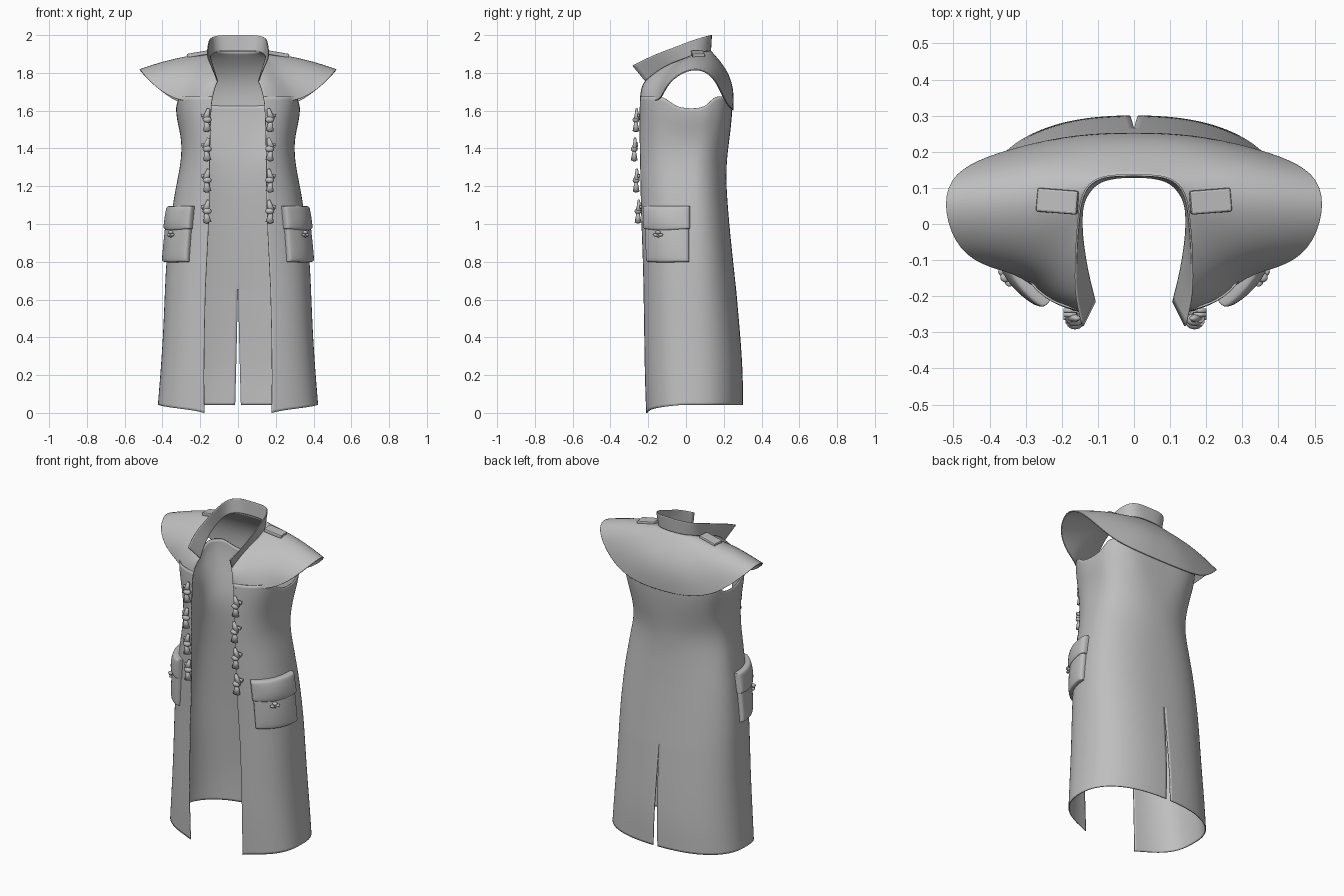
import bpy, bmesh, math
from mathutils import Matrix, Vector

if "Cube" in bpy.data.objects:
    bpy.data.objects.remove(bpy.data.objects["Cube"])

grey = bpy.data.materials.new("grey cloth")
grey.diffuse_color = (0.52, 0.52, 0.52, 1)
grey.use_nodes = True
grey.node_tree.nodes["Principled BSDF"].inputs["Base Color"].default_value = grey.diffuse_color


def lerp_table(table, z):
    """Linear lookup of all columns of a table keyed by its first column."""
    z = max(table[0][0], min(table[-1][0], z))
    for lo, hi in zip(table, table[1:]):
        if z <= hi[0]:
            f = (z - lo[0]) / (hi[0] - lo[0])
            return [p + (q - p) * f for p, q in zip(lo[1:], hi[1:])]


def smoothstep(v, lo, hi):
    t = max(0, min(1, (v - lo) / (hi - lo)))
    return t * t * (3 - 2 * t)


def finish(name, mesh, smooth=True):
    ob = bpy.data.objects.new(name, mesh)
    bpy.context.collection.objects.link(ob)
    if not mesh.materials:
        mesh.materials.append(grey)
    if smooth:
        mesh.shade_smooth()
    return ob


def sheet(name, rows, thickness=0.006, levels=2):
    """Mirrored, subdivided cloth from a grid of points."""
    n = len(rows[0])
    verts = [p for row in rows for p in row]
    faces = [(r * n + c, r * n + c + 1, (r + 1) * n + c + 1, (r + 1) * n + c)
             for r in range(len(rows) - 1) for c in range(n - 1)]
    mesh = bpy.data.meshes.new(name)
    mesh.from_pydata(verts, [], faces)
    ob = finish(name, mesh)
    mir = ob.modifiers.new("mirror", 'MIRROR')
    mir.merge_threshold = 0.0005
    sub = ob.modifiers.new("smooth", 'SUBSURF')
    sub.levels = sub.render_levels = levels
    sub.boundary_smooth = 'PRESERVE_CORNERS'
    if thickness:
        sol = ob.modifiers.new("cloth", 'SOLIDIFY')
        sol.thickness = thickness
        sol.offset = 0
    return ob


# Coat body: height, half width, half opening, front y, back y,
# roundness of the front and of the back (lower is boxier)
BODY = [(0.00, .422, .178, -.208, .298, .76, .85), (0.20, .408, .180, -.215, .298, .76, .85),
        (0.40, .395, .178, -.218, .285, .76, .85), (0.66, .384, .172, -.222, .262, .76, .85),
        (0.80, .378, .165, -.225, .247, .77, .85), (1.00, .358, .155, -.233, .226, .77, .86),
        (1.20, .326, .150, -.238, .211, .77, .92), (1.33, .298, .150, -.240, .211, .75, .96),
        (1.45, .295, .147, -.243, .228, .70, .75), (1.55, .322, .143, -.243, .240, .66, .60),
        (1.61, .326, .136, -.240, .243, .66, .60)]
YC, SLIT = 0.03, 0.66


def start_angle(z):
    w, xo, _, _, pf, _ = lerp_table(BODY, z)
    return math.asin((xo / w) ** (1 / pf))


def body_point(a, z, off=0.0):
    w, xo, yf, yb, pf, pb = lerp_table(BODY, z)
    s, c = max(0, math.sin(a)), math.cos(a)
    p = pf if c > 0 else pb
    x = w * s ** p if s > 1e-6 else 0
    front = (YC - yf) / math.cos(start_angle(z)) ** pf
    y = YC - front * c ** p if c > 0 else YC + (yb - YC) * (-c) ** p
    return Vector((x + off * s, y - off * c, z))


body_rows = []
COLS = 22
for z in (0, .06, .2, .4, .55, .64, SLIT, .8, 1, 1.1, 1.2, 1.33, 1.45, 1.55, 1.61):
    a0 = start_angle(z)
    row = []
    for i in range(COLS + 1):
        a = a0 + (math.pi - a0) * i / COLS
        p = body_point(a, z)
        c = math.cos(a)
        # rising hem, back slit, and armhole dip
        p.z += 0.043 * min(1, i / 9) ** .6 * max(0, 1 - z / 0.3)
        if i == COLS:
            p.x = 0.015 * max(0, SLIT - z) / SLIT
        rise = 0.065 * smoothstep(abs(c), .05, .45)
        if c < 0:
            rise -= 0.05 * smoothstep(-c, .75, 1)
        p.z += rise * smoothstep(z, 1.4, 1.61)
        row.append(p)
    body_rows.append(row)
sheet("coat_body", body_rows)

# Shoulder cape: neck point, rim point, y bulge (front centre to back centre)
CAPE = [((.108, -.215, 1.755), (.138, -.242, 1.650), -.005),
        ((.125, -.150, 1.81), (.220, -.220, 1.648), -.025),
        ((.138, -.080, 1.85), (.310, -.138, 1.652), -.035),
        ((.145, -.020, 1.87), (.400, -.120, 1.695), -.030),
        ((.145, .030, 1.89), (.485, -.075, 1.772), -.015),
        ((.140, .060, 1.90), (.528, .035, 1.830), .000),
        ((.125, .090, 1.91), (.512, .125, 1.802), .015),
        ((.100, .115, 1.915), (.435, .175, 1.725), .030),
        ((.070, .125, 1.915), (.325, .210, 1.640), .042),
        ((.035, .130, 1.915), (.170, .246, 1.605), .045),
        ((.000, .130, 1.915), (.000, .250, 1.600), .045)]
cape_rows = []
for s in (1, .97, .75, .5, .25, 0):
    row = []
    for neck, rim, by in CAPE:
        p = Vector(neck).lerp(Vector(rim), s)
        b = math.sin(math.pi * s)
        row.append(p + Vector((0, by * b, .015 * b)))
    cape_rows.append(row)
sheet("shoulder_cape", cape_rows)

# Standing collar: top edge above each neck point
COLLAR = [(.142, -.283, 1.838), (.162, -.20, 1.88), (.162, -.13, 1.91),
          (.160, -.06, 1.935), (.155, 0, 1.96), (.150, .05, 1.977),
          (.137, .095, 1.99), (.112, .12, 1.997), (.080, .132, 2),
          (.040, .135, 2), (0, .135, 2)]
collar_rows = []
for s in (0, .35, .7, 1):
    collar_rows.append([Vector(n).lerp(Vector(t), s) for (n, _, _), t in zip(CAPE, COLLAR)])
sheet("collar", collar_rows, 0.005)


# Hip pockets: padded bag and overlapping flap that follow the body
def padded(name, a1, a2, z1, z2, depth, sag):
    steps = [(0, -.01), (0, .75), (.06, .95), (.35, 1.1), (.65, 1.1), (.94, .95), (1, .75), (1, -.01)]
    rows = []
    for v, dv in steps:
        row = []
        for u, du in steps:
            d = min(du, dv)
            z = z1 + (z2 - z1) * v - sag * math.sin(math.pi * u) * (1 - v)
            row.append(body_point(a1 + (a2 - a1) * u, z, d * depth))
        rows.append(row)
    sheet(name, rows, 0, 2)


padded("pocket_bag", .65, 1.55, .80, 1.02, .032, .004)
padded("pocket_flap", .63, 1.56, .975, 1.095, .042, .012)


# Small fastener pieces joined in one mesh
def pieces(name, parts):
    bm = bmesh.new()
    for kind, loc, scale, tilt in parts:
        m = Matrix.Translation(loc) @ Matrix.Rotation(tilt, 4, 'Y') @ Matrix.Diagonal((*scale, 1))
        if kind == "ball":
            bmesh.ops.create_uvsphere(bm, u_segments=12, v_segments=8, radius=1, matrix=m)
        elif kind == "cone":
            bmesh.ops.create_cone(bm, cap_ends=True, segments=10, radius1=1, radius2=.4,
                                  depth=2, matrix=m)
        else:
            bmesh.ops.create_cube(bm, size=2, matrix=m)
    mesh = bpy.data.meshes.new(name)
    bm.to_mesh(mesh)
    bm.free()
    mesh.materials.append(grey)
    return mesh


toggle = pieces("toggle", [
    ("cone", (0, .004, .032), (.021, .015, .030), -.25),
    ("ball", (0, 0, .002), (.024, .018, .017), 0),
    ("cone", (.002, 0, -.030), (.023, .018, .028), .1),
    ("ball", (.002, 0, -.052), (.016, .014, .012), 0),
    ("box", (.014, .014, .026), (.018, .006, .008), .1)])
stud = pieces("pocket_stud", [
    ("ball", (0, 0, .006), (.014, .014, .010), 0),
    ("ball", (-.016, 0, -.008), (.014, .010, .008), .3),
    ("ball", (.016, 0, -.008), (.014, .010, .008), -.3),
    ("ball", (0, 0, -.012), (.006, .008, .010), 0)])

for side, label in ((1, "right"), (-1, "left")):
    # Front toggles
    for k, (z, y) in enumerate(((1.55, -.265), (1.395, -.274), (1.23, -.264), (1.066, -.254))):
        ob = finish(f"toggle_{label}_{k + 1}", toggle, False)
        ob.location = (.168 if side > 0 else -.163, y, z)
        ob.scale.x = side
    # Pocket studs
    p = body_point(1.05, .95, .036)
    ob = finish(f"pocket_stud_{label}", stud, False)
    ob.location = (side * p.x, p.y, p.z)
    ob.rotation_euler.z = side * 1.0
    # Shoulder straps
    bm = bmesh.new()
    bmesh.ops.create_cube(bm, size=1, matrix=Matrix.Diagonal((.115, .066, .022, 1)))
    mesh = bpy.data.meshes.new("shoulder_strap")
    bm.to_mesh(mesh)
    bm.free()
    ob = finish(f"shoulder_strap_{label}", mesh, False)
    ob.location = (side * .212, .063, 1.899)
    ob.rotation_euler = (0, side * .17, side * .08)
    bev = ob.modifiers.new("round", 'BEVEL')
    bev.width, bev.segments = .006, 2

for m in (toggle, stud):
    m.shade_smooth()
